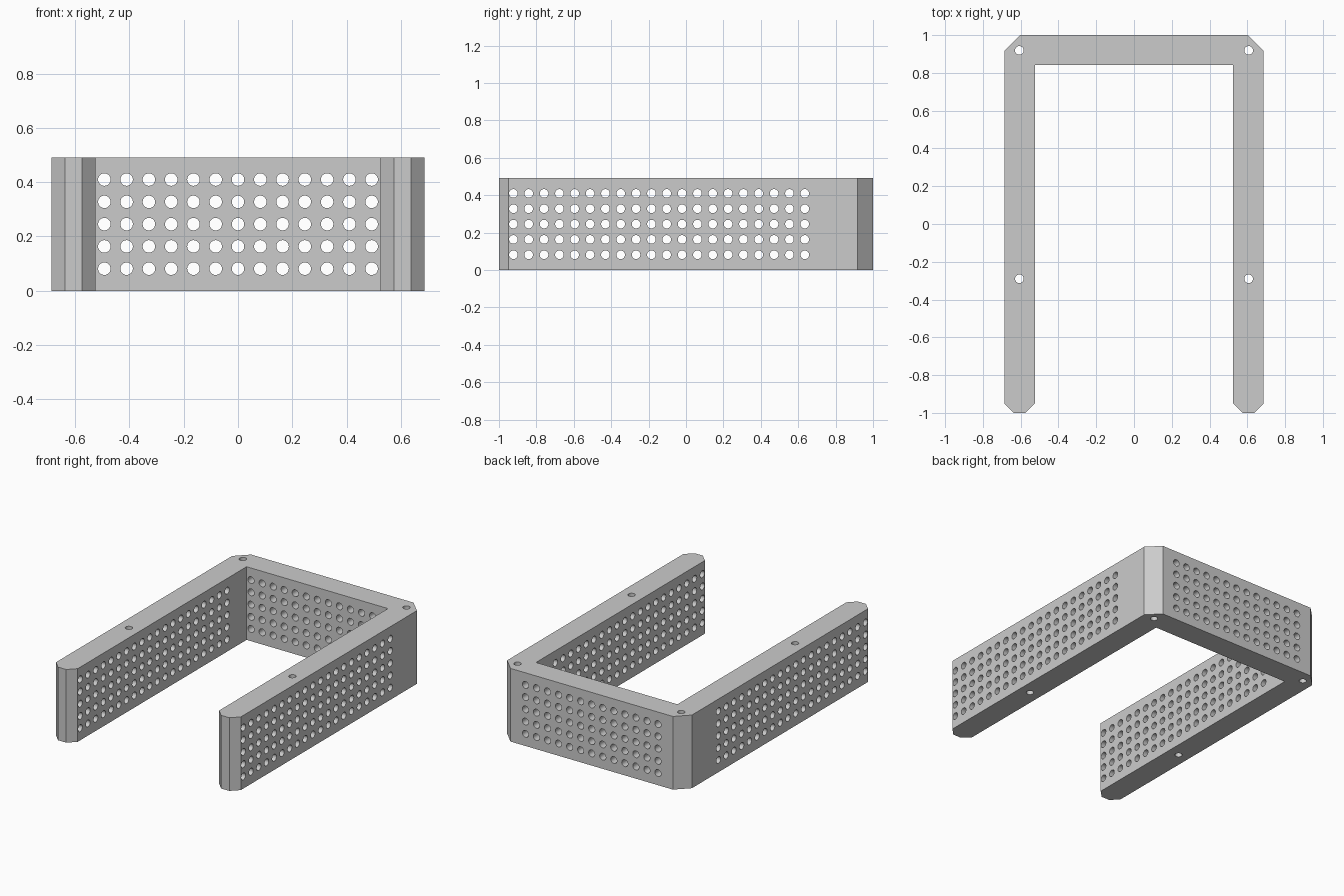
import bpy
import bmesh
from math import pi
from mathutils import Matrix, Vector

cube = bpy.data.objects.get("Cube")
if cube:
    bpy.data.objects.remove(cube, do_unlink=True)

OUT, INN = 0.686, 0.525         # outer and inner half widths
BACK_INN = 0.841                # inside face of the back wall
HEIGHT = 0.491
TIP, CORNER = 0.05, 0.083       # chamfers on leg tips and back corners
PITCH, RADIUS = 0.082, 0.023    # hole spacing and size

metal = bpy.data.materials.new("light_grey")
metal.use_nodes = True
grey = (0.6, 0.6, 0.6, 1)
metal.diffuse_color = grey
metal.node_tree.nodes["Principled BSDF"].inputs["Base Color"].default_value = grey


def make_object(name, bm):
    bmesh.ops.recalc_face_normals(bm, faces=bm.faces)
    mesh = bpy.data.meshes.new(name)
    bm.to_mesh(mesh)
    bm.free()
    mesh.materials.append(metal)
    obj = bpy.data.objects.new(name, mesh)
    bpy.context.collection.objects.link(obj)
    return obj


def drill(bm, centre, axis, length):
    """Add one hole cutter along an axis."""
    turn = Vector((0, 0, 1)).rotation_difference(Vector(axis)).to_matrix().to_4x4()
    bmesh.ops.create_cone(bm, cap_ends=True, segments=28, radius1=RADIUS,
                          radius2=RADIUS, depth=length,
                          matrix=Matrix.Translation(centre) @ turn)


# U-shaped frame: half outline, mirrored and extruded upward
half = [(INN, BACK_INN), (INN, TIP - 1), (INN + TIP, -1), (OUT - TIP, -1),
        (OUT, TIP - 1), (OUT, 1 - CORNER), (OUT - CORNER, 1)]
outline = half + [(-x, y) for x, y in reversed(half)]
bm = bmesh.new()
base = bm.faces.new([bm.verts.new((x, y, 0)) for x, y in outline])
top = bmesh.ops.extrude_face_region(bm, geom=[base])["geom"]
bmesh.ops.translate(bm, vec=(0, 0, HEIGHT),
                    verts=[v for v in top if isinstance(v, bmesh.types.BMVert)])
frame = make_object("perforated_frame", bm)

# Grid of holes through the side walls and the back wall
grid = bmesh.new()
for row in range(-2, 3):
    z = HEIGHT / 2 + row * PITCH
    for i in range(20):
        drill(grid, (0, -0.923 + i * PITCH, z), (1, 0, 0), 2)
    for i in range(-6, 7):
        drill(grid, (i * PITCH, 0.92, z), (0, 1, 0), 0.3)

# Upright bolt holes in the walls
bolts = bmesh.new()
for x in (-0.607, 0.607):
    for y in (-0.29, 0.919):
        drill(bolts, (x, y, HEIGHT / 2), (0, 0, 1), 1)

cutters = [make_object("wall_hole_cutter", grid), make_object("bolt_hole_cutter", bolts)]
bpy.context.view_layer.objects.active = frame
frame.select_set(True)
for cutter in cutters:
    cutter.hide_render = True
    mod = frame.modifiers.new("holes", "BOOLEAN")
    mod.operation = "DIFFERENCE"
    mod.solver = "EXACT"
    mod.object = cutter
    bpy.ops.object.modifier_apply(modifier=mod.name)
    bpy.data.objects.remove(cutter, do_unlink=True)

bpy.ops.object.shade_smooth_by_angle(angle=pi / 6)
